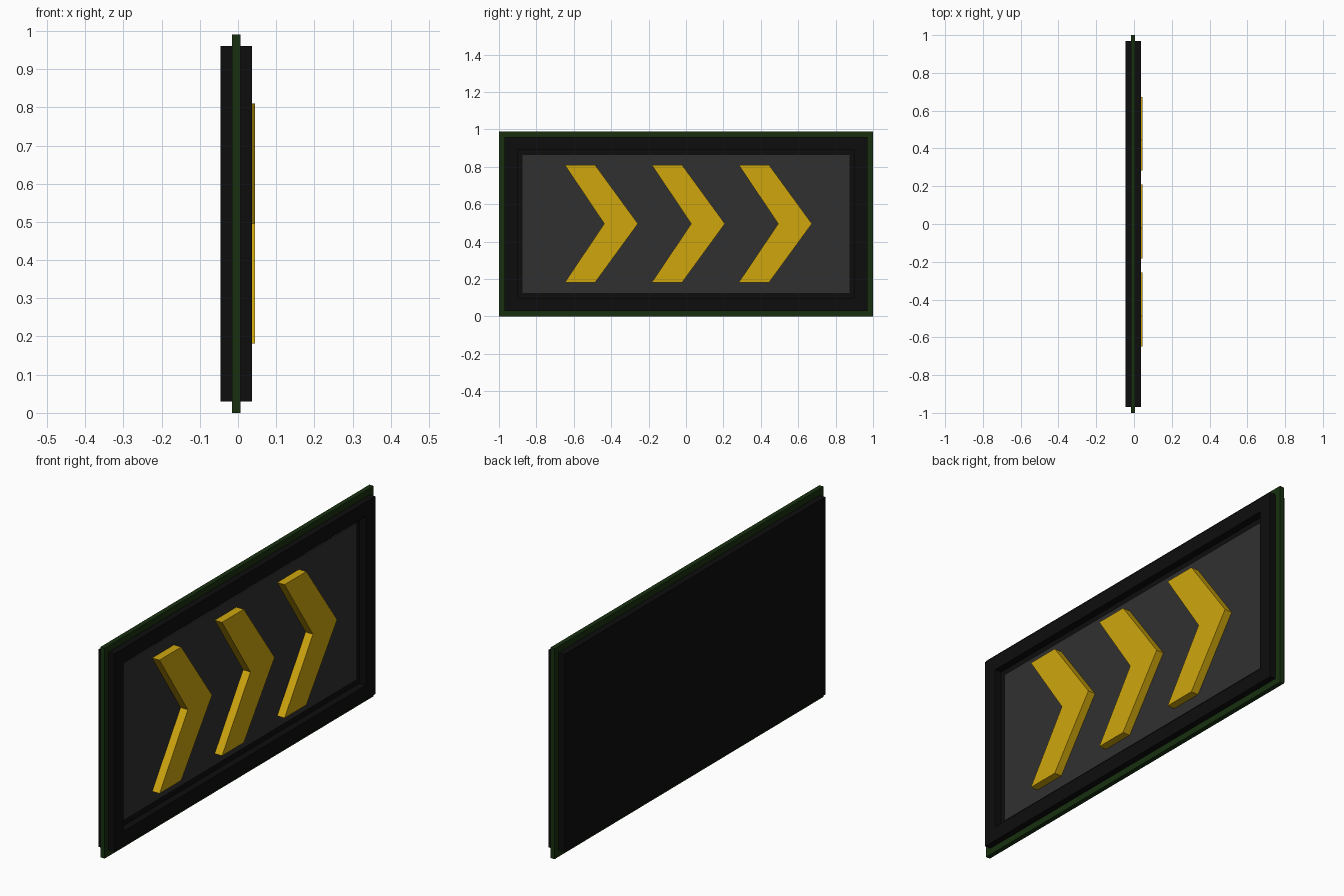
import bpy, bmesh
from mathutils import Vector

if "Cube" in bpy.data.objects:
    bpy.data.objects.remove(bpy.data.objects["Cube"])


def material(name, rgb):
    m = bpy.data.materials.new(name)
    m.diffuse_color = (*rgb, 1)
    m.use_nodes = True
    m.node_tree.nodes["Principled BSDF"].inputs["Base Color"].default_value = m.diffuse_color
    return m


BLACK = material("black casing", (0.004, 0.004, 0.004))
GREY = material("dark grey panel", (0.03, 0.03, 0.03))
GREEN = material("dark green", (0.009, 0.03, 0.005))
YELLOW = material("yellow", (0.62, 0.38, 0.004))


def prism(name, profile, x0, x1, mat, recess=None):
    """Extrude a (y, z) outline from x0 to x1; recess = (border, depth) sinks the +x face."""
    bm = bmesh.new()
    face = bm.faces.new([bm.verts.new((x0, y, z)) for y, z in profile])
    ext = bmesh.ops.extrude_face_region(bm, geom=[face])["geom"]
    top_verts = [g for g in ext if isinstance(g, bmesh.types.BMVert)]
    bmesh.ops.translate(bm, verts=top_verts, vec=(x1 - x0, 0, 0))
    bmesh.ops.recalc_face_normals(bm, faces=bm.faces)
    if recess:
        border, depth = recess
        front = next(f for f in bm.faces if f.normal.x > 0.9)
        bmesh.ops.inset_region(bm, faces=[front], thickness=border)
        walls = bmesh.ops.extrude_discrete_faces(bm, faces=[front])["faces"]
        bmesh.ops.translate(bm, verts=walls[0].verts, vec=Vector((-depth, 0, 0)))
    me = bpy.data.meshes.new(name)
    bm.to_mesh(me)
    bm.free()
    me.materials.append(mat)
    ob = bpy.data.objects.new(name, me)
    bpy.context.collection.objects.link(ob)
    return ob


def rect(half_y, z0, z1):
    return [(-half_y, z0), (half_y, z0), (half_y, z1), (-half_y, z1)]


# Casing with a sunken front
prism("casing", rect(0.97, 0.03, 0.96), -0.046, 0.036, BLACK, recess=(0.0965, 0.034))

# Display panel on the floor of the recess
prism("display_panel", rect(0.8735, 0.1265, 0.8635), 0.0, 0.007, GREY)

# Thin green rim, four bars around the casing
prism("rim_bottom", rect(1.0, 0.0, 0.03), -0.016, 0.006, GREEN)
prism("rim_top", rect(1.0, 0.96, 0.99), -0.016, 0.006, GREEN)
for side, label in ((-1, "left"), (1, "right")):
    bar = [(side * 0.97, 0.03), (side * 1.0, 0.03), (side * 1.0, 0.96), (side * 0.97, 0.96)]
    prism("rim_" + label, bar, -0.016, 0.006, GREEN)

# Three raised chevrons pointing along +y
CHEVRON = [(-0.648, 0.81), (-0.486, 0.81), (-0.257, 0.496),
           (-0.486, 0.182), (-0.648, 0.182), (-0.437, 0.496)]
for i in range(3):
    prism(f"chevron_{i + 1}", [(y + 0.465 * i, z) for y, z in CHEVRON], 0.004, 0.045, YELLOW)
